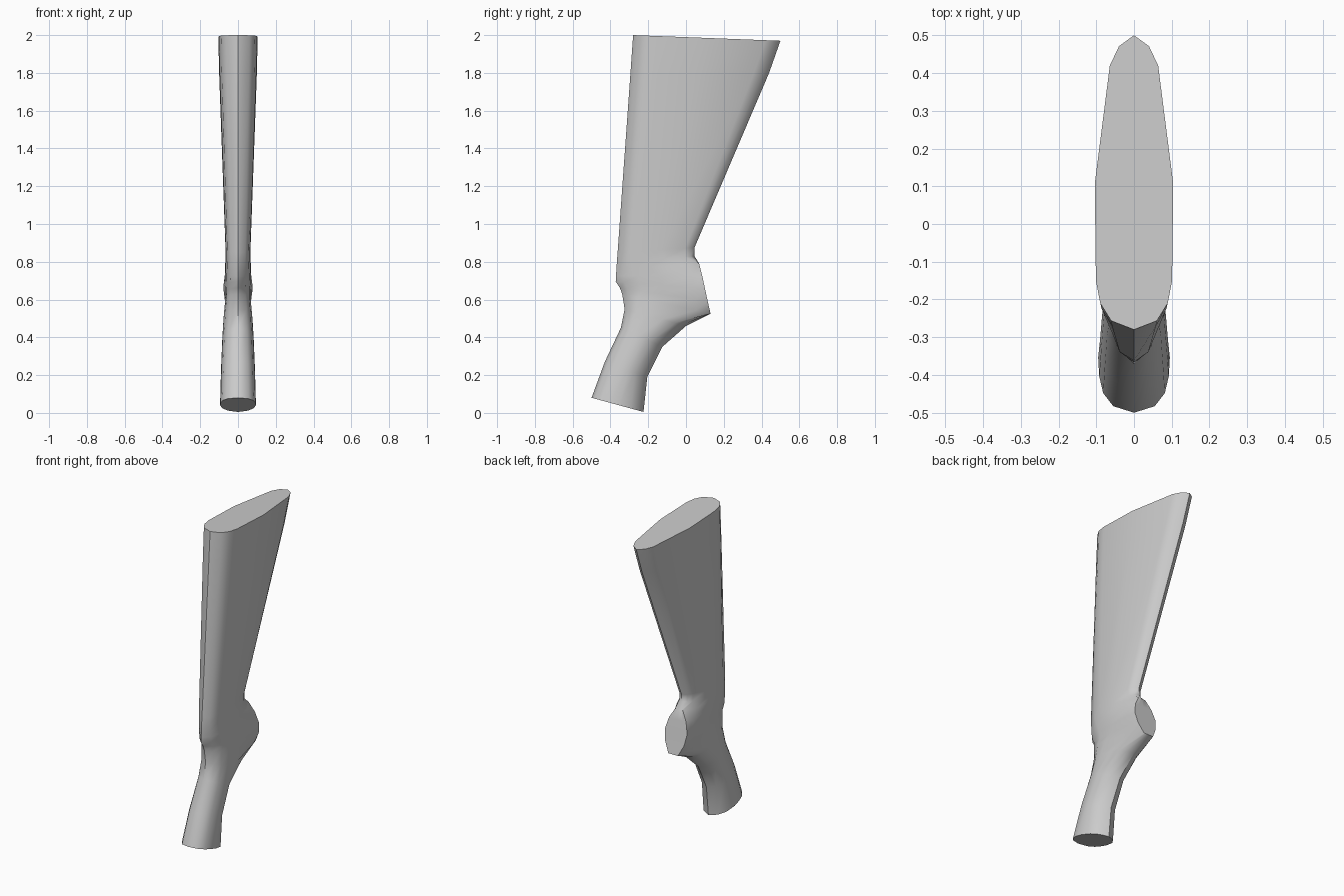
import bpy, bmesh, math
from mathutils import Vector

if "Cube" in bpy.data.objects:
    bpy.data.objects.remove(bpy.data.objects["Cube"])

# Cross-sections of the stock, bottom to top:
# front y,z | back y,z | front half-width, front rounding depth |
# back half-width, back rounding depth | position of the widest side point
SECTIONS = [
    (-.50, .08, -.225, .005, .095, .10, .082, .07, .45),
    (-.43, .27, -.205, .19, .09, .10, .078, .07, .45),
    (-.345, .45, -.125, .35, .083, .10, .072, .07, .45),
    (-.325, .55, 0, .46, .077, .12, .064, .06, .55),
    # flat grip cap
    (-.338, .63, .13, .525, .07, .16, .034, 0, .75),
    (-.35, .662, .115, .59, .07, .22, .066, 0, .75),
    (-.372, .695, .10, .66, .072, .25, .078, 0, .75),
    (-.371, .725, .085, .73, .07, .22, .06, 0, .75),
    (-.368, .76, .07, .79, .068, .18, .026, 0, .7),
    # butt
    (-.366, .80, .045, .83, .066, .15, .045, .05, .5),
    (-.362, .85, .045, .875, .066, .13, .045, .05, .45),
    (-.294, 1.80, .44, 1.80, .10, .13, .064, .08, .45),
    (-.28, 2.0, .50, 1.97, .104, .13, .064, .08, .45),
]


def ring(sec):
    fy, fz, by, bz, wf, df, wb, db, m = sec
    f, b = Vector((0, fy, fz)), Vector((0, by, bz))
    length = (b - f).length
    d = (b - f) / length
    mid = df + m * (length - df - db)
    wm = max(wf, wb)
    half = [(.58 * wf, .18 * df), (.86 * wf, .54 * df), (.97 * wf, df),
            (wm, mid), (wb, length - db), (.62 * wb, length - .36 * db)]
    right = [f + d * t + Vector((x, 0, 0)) for x, t in half]
    left = [Vector((-p.x, p.y, p.z)) for p in reversed(right)]
    return [f] + right + [b] + left


# Loft the sections into one closed body
bm = bmesh.new()
rings = [[bm.verts.new(p) for p in ring(s)] for s in SECTIONS]
for lo, hi in zip(rings, rings[1:]):
    n = len(lo)
    for i in range(n):
        j = (i + 1) % n
        bm.faces.new((lo[i], lo[j], hi[j], hi[i]))
bm.faces.new(rings[0][::-1])
bm.faces.new(rings[-1])
bmesh.ops.remove_doubles(bm, verts=bm.verts, dist=1e-5)
bmesh.ops.recalc_face_normals(bm, faces=bm.faces)

mesh = bpy.data.meshes.new("rifle_stock")
bm.to_mesh(mesh)
bm.free()
stock = bpy.data.objects.new("rifle_stock", mesh)
bpy.context.collection.objects.link(stock)

# Smooth sides, crisp end faces
bpy.context.view_layer.objects.active = stock
stock.select_set(True)
bpy.ops.object.shade_smooth_by_angle(angle=math.radians(40))
